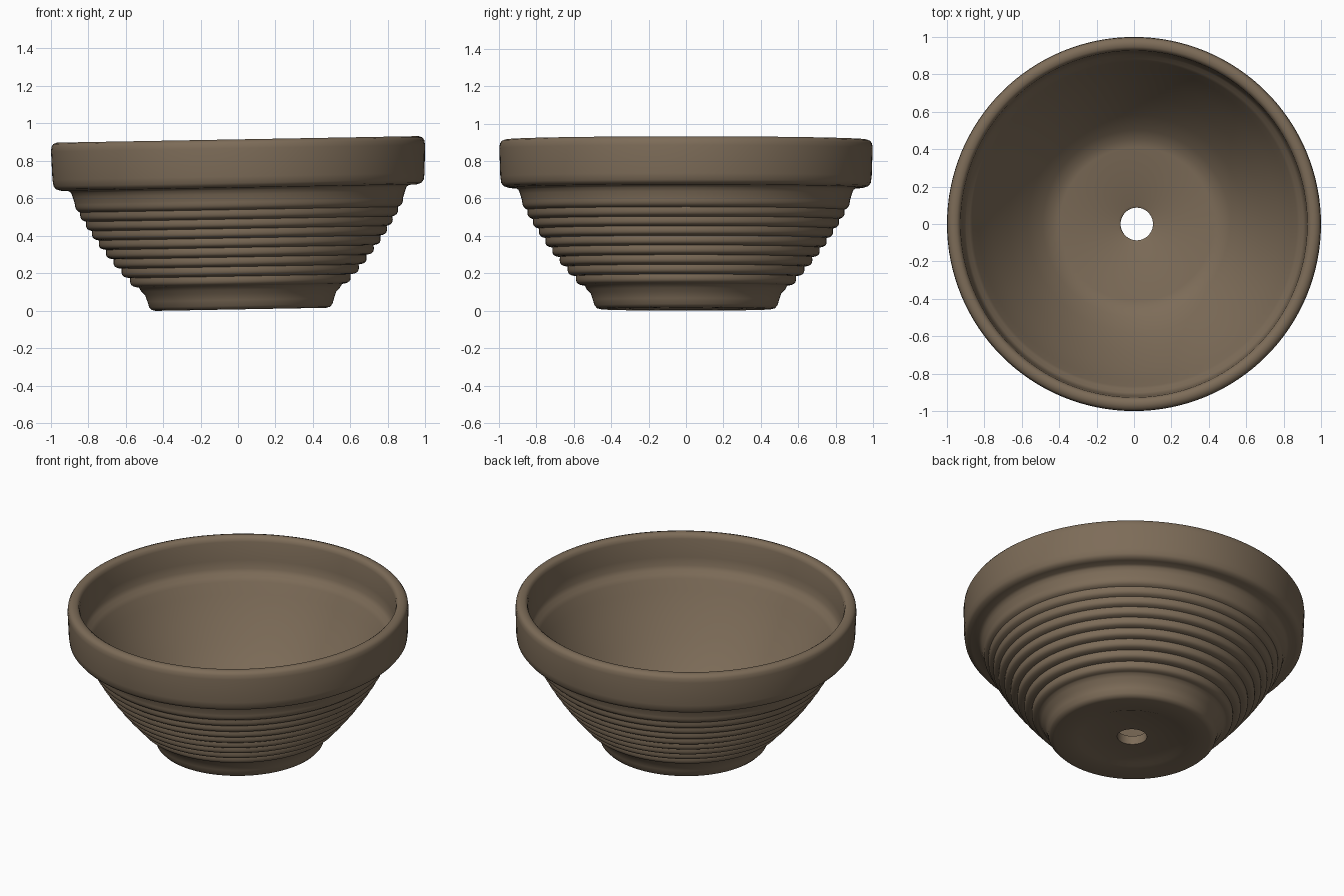
import bpy, bmesh, math
from mathutils import Matrix, Vector

default = bpy.data.objects.get("Cube")
if default:
    bpy.data.objects.remove(default, do_unlink=True)

SEGMENTS = 128

# One earthy clay colour
clay = bpy.data.materials.new("brown clay")
clay.use_nodes = True
colour = (0.205, 0.15, 0.098, 1)
clay.diffuse_color = colour
bsdf = clay.node_tree.nodes["Principled BSDF"]
bsdf.inputs["Base Color"].default_value = colour
bsdf.inputs["Roughness"].default_value = 0.8


def ridged_wall(z0, z1, ridges, steps, depth):
    """Gently curved flaring wall, with rounded horizontal throwing ridges."""
    points = []
    for i in range(ridges * steps + 1):
        t = i / (ridges * steps)
        r = 0.55 + 0.43 * t - 0.1 * t * t
        bead = depth * (abs(math.sin(math.pi * t * ridges)) - 0.5)
        bead *= 1 - 0.6 * t ** 3
        points.append((r + bead * 0.8, z0 + (z1 - z0) * t - bead * 0.6))
    return points


# Underside, with a shallow recessed disc around the drain hole
underside = [(0.087, 0.012), (0.295, 0.012), (0.32, 0.002), (0.455, 0.0)]
foot = [(0.475, 0.005), (0.489, 0.02), (0.498, 0.05), (0.51, 0.085), (0.53, 0.105)]
wall = ridged_wall(0.12, 0.58, 9, 8, 0.02)
# Thick collar and rounded lip
collar = [(0.887, 0.615), (0.895, 0.638), (0.91, 0.648), (0.95, 0.65),
          (0.975, 0.658), (0.988, 0.675), (0.993, 0.71), (0.998, 0.86),
          (0.995, 0.885), (0.985, 0.9), (0.965, 0.907), (0.945, 0.905),
          (0.931, 0.895), (0.925, 0.875)]
# Inside: rim wall, small ledge, sloping bowl, floor and drain hole
inside = [(0.918, 0.76), (0.912, 0.71), (0.9, 0.685), (0.88, 0.668),
          (0.866, 0.645), (0.835, 0.58), (0.765, 0.46), (0.68, 0.33),
          (0.58, 0.2), (0.5, 0.12), (0.45, 0.088), (0.41, 0.078),
          (0.1, 0.075), (0.087, 0.068)]
profile = underside + foot + wall + collar + inside

# Spin the closed profile about the vertical axis
bm = bmesh.new()
verts = [bm.verts.new((r, 0, z)) for r, z in profile]
edges = [bm.edges.new((a, b)) for a, b in zip(verts, verts[1:] + verts[:1])]
bmesh.ops.spin(bm, geom=verts + edges, cent=(0, 0, 0), axis=(0, 0, 1),
               angle=math.tau, steps=SEGMENTS, use_duplicate=False)
bmesh.ops.remove_doubles(bm, verts=bm.verts[:], dist=0.0003)
bmesh.ops.recalc_face_normals(bm, faces=bm.faces[:])

# The handmade pot leans a little; set it back on the ground and centre it
bm.transform(Matrix.Rotation(-0.018, 4, "Y"))
low = Vector([min(v.co[i] for v in bm.verts) for i in range(3)])
high = Vector([max(v.co[i] for v in bm.verts) for i in range(3)])
middle = (low + high) / 2
bm.transform(Matrix.Translation((-middle.x, -middle.y, -low.z)))

mesh = bpy.data.meshes.new("bowl_planter")
bm.to_mesh(mesh)
bm.free()
mesh.materials.append(clay)
bowl = bpy.data.objects.new("bowl_planter", mesh)
bpy.context.collection.objects.link(bowl)

bpy.ops.object.select_all(action="DESELECT")
bowl.select_set(True)
bpy.context.view_layer.objects.active = bowl
bpy.ops.object.shade_smooth_by_angle(angle=math.radians(60))
